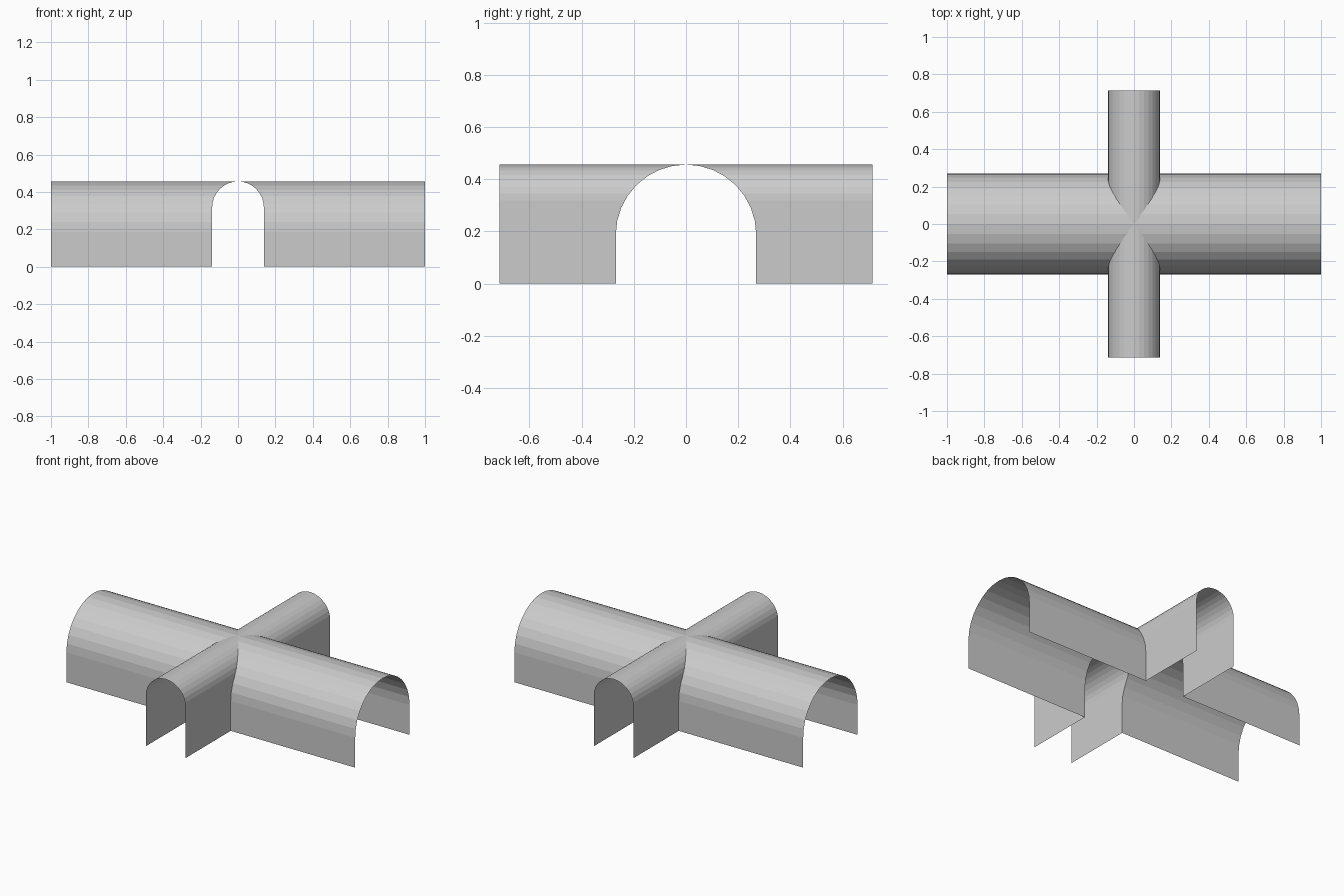
import bpy, bmesh, math
from mathutils import Matrix

if "Cube" in bpy.data.objects:
    bpy.data.objects.remove(bpy.data.objects["Cube"])

TOP = 0.456
SEGS = 8          # facets per quarter arch


def arch(r):
    """Half profile of a stilted round arch: (height, half width), apex last."""
    pts = [(0.0, r)]
    for i in range(SEGS + 1):
        a = math.pi / 2 * i / SEGS
        pts.append((TOP - r + r * math.sin(a), r * math.cos(a)))
    return pts


def width_at(profile, z):
    for (z0, w0), (z1, w1) in zip(profile, profile[1:]):
        if z <= z1:
            return w0 + (w1 - w0) * (z - z0) / (z1 - z0)
    return 0.0


wide, narrow = arch(0.269), arch(0.138)
levels = sorted({round(z, 6) for z, _ in wide + narrow})


def barrel(name, own, other, half_length, angle):
    """Barrel shell along x, cut away where the other barrel crosses it."""
    bm = bmesh.new()
    for sx in (1, -1):
        for sy in (1, -1):
            rows = []
            for z in levels:
                y = sy * width_at(own, z)
                rows.append((bm.verts.new((sx * width_at(other, z), y, z)),
                             bm.verts.new((sx * half_length, y, z))))
            for (a, b), (c, d) in zip(rows, rows[1:]):
                # winding keeps normals pointing outward
                bm.faces.new((a, c, d, b) if sx * sy > 0 else (a, b, d, c))
    bmesh.ops.remove_doubles(bm, verts=bm.verts, dist=1e-5)
    bm.transform(Matrix.Rotation(angle, 4, 'Z'))
    mesh = bpy.data.meshes.new(name)
    bm.to_mesh(mesh)
    bm.free()
    bpy.context.collection.objects.link(bpy.data.objects.new(name, mesh))


# wide vault along x, narrow vault along y, meeting on the groin lines
barrel("main_vault", wide, narrow, 1.0, 0)
barrel("cross_vault", narrow, wide, 0.715, math.pi / 2)
